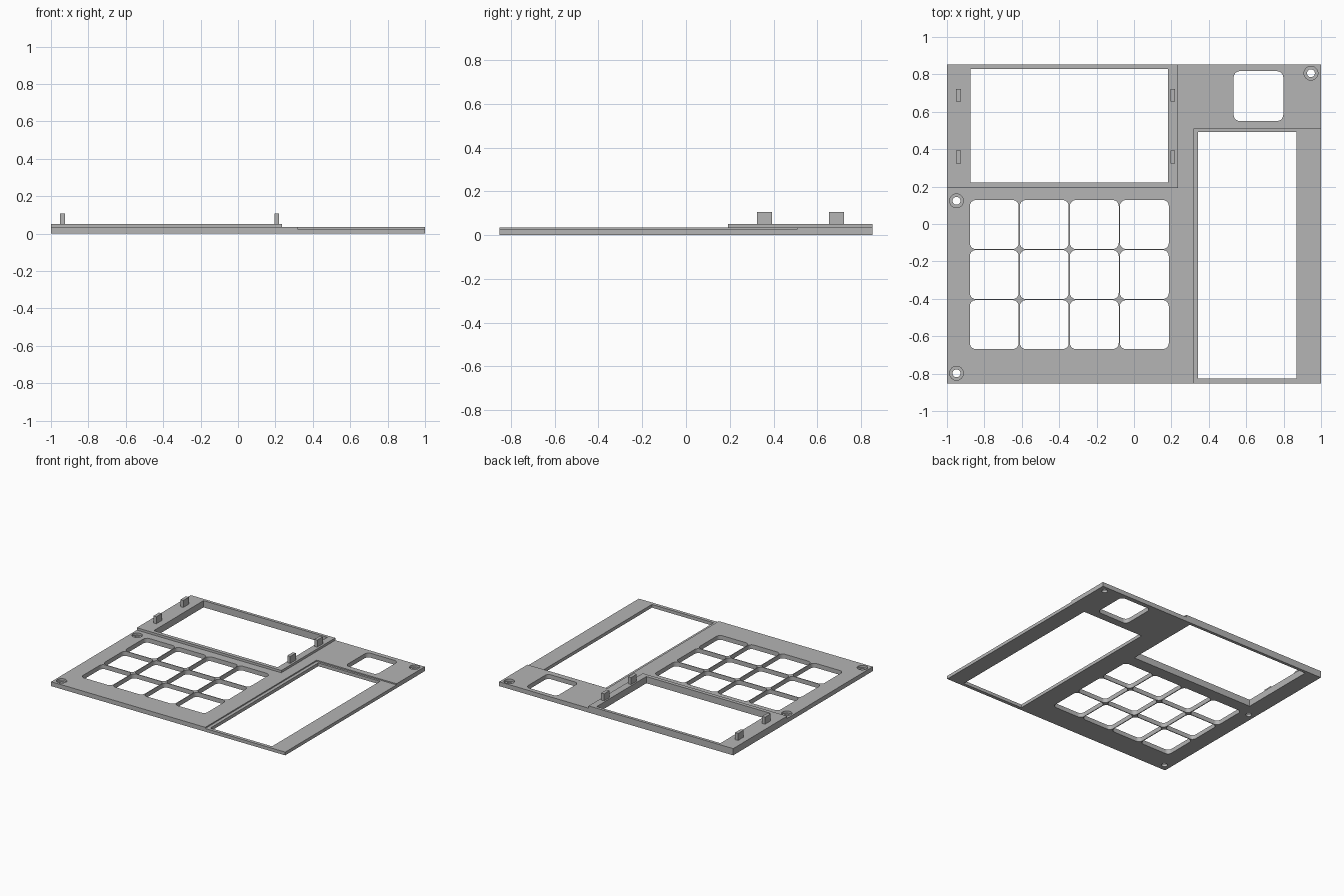
import bpy, bmesh, math

if "Cube" in bpy.data.objects:
    bpy.data.objects.remove(bpy.data.objects["Cube"], do_unlink=True)

HALF_Y = 0.852
BASE, RAISED, LOWERED, PEG_TOP = 0.034, 0.052, 0.025, 0.106

grey = bpy.data.materials.new("light_grey")
grey.use_nodes = True
colour = (0.46, 0.46, 0.46, 1)
grey.diffuse_color = colour
grey.node_tree.nodes["Principled BSDF"].inputs["Base Color"].default_value = colour


def prism(name, outline, z0, z1):
    """Extrude a counter-clockwise outline from z0 to z1."""
    bm = bmesh.new()
    face = bm.faces.new([bm.verts.new((x, y, z0)) for x, y in outline])
    out = bmesh.ops.extrude_face_region(bm, geom=[face])
    top = [v for v in out["geom"] if isinstance(v, bmesh.types.BMVert)]
    bmesh.ops.translate(bm, verts=top, vec=(0, 0, z1 - z0))
    bmesh.ops.recalc_face_normals(bm, faces=bm.faces)
    mesh = bpy.data.meshes.new(name)
    bm.to_mesh(mesh)
    bm.free()
    mesh.materials.append(grey)
    obj = bpy.data.objects.new(name, mesh)
    bpy.context.collection.objects.link(obj)
    return obj


def rect(x0, x1, y0, y1):
    return [(x0, y0), (x1, y0), (x1, y1), (x0, y1)]


def rounded(x0, x1, y0, y1, r, steps=6):
    corners = [(x1 - r, y1 - r), (x0 + r, y1 - r), (x0 + r, y0 + r), (x1 - r, y0 + r)]
    return [(cx + r * math.cos(a), cy + r * math.sin(a))
            for q, (cx, cy) in enumerate(corners)
            for a in [(q + i / steps) * math.pi / 2 for i in range(steps + 1)]]


def circle(cx, cy, r, n=32):
    return [(cx + r * math.cos(2 * math.pi * i / n),
             cy + r * math.sin(2 * math.pi * i / n)) for i in range(n)]


def combine(target, tool, operation):
    mod = target.modifiers.new("shape", 'BOOLEAN')
    mod.operation, mod.solver, mod.object = operation, 'EXACT', tool
    bpy.context.view_layer.objects.active = target
    bpy.ops.object.modifier_apply(modifier=mod.name)
    bpy.data.objects.remove(tool, do_unlink=True)


def cut(outline, z0=-0.1, z1=0.2):
    combine(plate, prism("cutter", outline, z0, z1), 'DIFFERENCE')


# Base plate with the raised screen surround
plate = prism("face_plate", rect(-1, 1, -HALF_Y, HALF_Y), 0, BASE)
combine(plate, prism("screen_surround", rect(-1, 0.235, 0.193, HALF_Y), 0, RAISED), 'UNION')

# Lowered panel area on the right
cut(rect(0.317, 1.1, -1, 0.507), LOWERED, 0.2)

# Screen window and tall panel window
cut(rect(-0.875, 0.183, 0.222, 0.829))
cut(rect(0.342, 0.87, -0.826, 0.491))

# Grid of key openings
PITCH, GAP = 0.2675, 0.003
for col in range(4):
    for row in range(3):
        x, y = -0.881 + col * PITCH, 0.131 - row * PITCH
        cut(rounded(x + GAP, x + PITCH - GAP, y - PITCH + GAP, y - GAP, 0.032))

# Single square opening at the back corner
cut(rounded(0.533, 0.798, 0.551, 0.817, 0.032))

# Counterbored screw holes
for x, y in [(0.946, 0.806), (-0.949, 0.124), (-0.949, -0.798)]:
    cut(circle(x, y, 0.021))
    cut(circle(x, y, 0.037), 0.017, 0.2)

# Four locating pegs beside the screen window
for side, x in (("right", -0.938), ("left", 0.207)):
    for end, y in (("front", 0.358), ("back", 0.688)):
        prism(f"{side}_{end}_peg",
              rect(x - 0.0125, x + 0.0125, y - 0.034, y + 0.034), RAISED, PEG_TOP)

# Smooth the rounded corners and holes, keep edges crisp
bpy.ops.object.select_all(action='DESELECT')
plate.select_set(True)
bpy.context.view_layer.objects.active = plate
bpy.ops.object.shade_smooth_by_angle(angle=math.radians(30))
